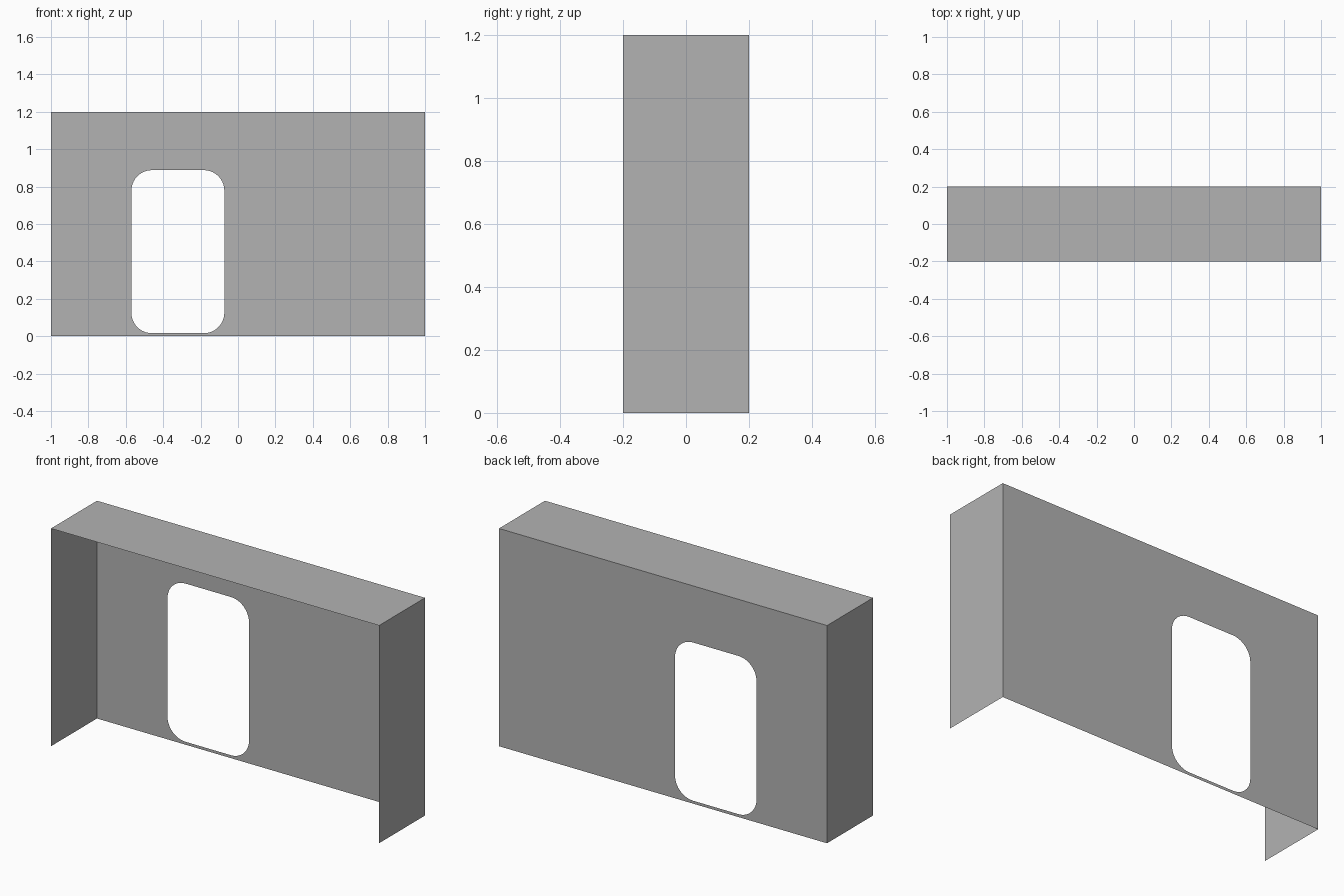
import bpy
import bmesh
from math import cos, sin, pi

cube = bpy.data.objects.get("Cube")
if cube:
    bpy.data.objects.remove(cube, do_unlink=True)

W, D, H = 1.0, 0.2, 1.2          # half width, half depth, height

grey = bpy.data.materials.new("plain grey")
grey.use_nodes = True
colour = (0.45, 0.45, 0.45, 1)
grey.diffuse_color = colour
grey.node_tree.nodes["Principled BSDF"].inputs["Base Color"].default_value = colour


def add_object(name, bm):
    mesh = bpy.data.meshes.new(name)
    bm.to_mesh(mesh)
    bm.free()
    mesh.materials.append(grey)
    obj = bpy.data.objects.new(name, mesh)
    bpy.context.collection.objects.link(obj)
    return obj


def panel(name, corners):
    bm = bmesh.new()
    bm.faces.new([bm.verts.new(c) for c in corners])
    return add_object(name, bm)


def closed_loop(bm, points):
    verts = [bm.verts.new(p) for p in points]
    return [bm.edges.new((v, verts[i - 1])) for i, v in enumerate(verts)]


def rounded_outline(x0, x1, z0, z1, r, steps=10):
    centres = [(x1 - r, z1 - r), (x0 + r, z1 - r), (x0 + r, z0 + r), (x1 - r, z0 + r)]
    points = []
    for quarter, (cx, cz) in enumerate(centres):
        for i in range(steps + 1):
            a = (quarter + i / steps) * pi / 2
            points.append((cx + r * cos(a), D, cz + r * sin(a)))
    return points


# Back wall: thin sheet with a rounded doorway
bm = bmesh.new()
edges = closed_loop(bm, [(-W, D, 0), (W, D, 0), (W, D, H), (-W, D, H)])
edges += closed_loop(bm, rounded_outline(-0.57, -0.073, 0.016, 0.888, 0.11))
bmesh.ops.triangle_fill(bm, edges=edges, use_beauty=True, normal=(0, 1, 0))
bm.normal_update()
for f in bm.faces:
    if f.normal.y < 0:
        f.normal_flip()
bmesh.ops.dissolve_limit(bm, angle_limit=0.01, verts=[], edges=bm.edges[:])
add_object("back_wall", bm)

# Top sheet
panel("top_panel", [(-W, -D, H), (W, -D, H), (W, D, H), (-W, D, H)])

# End sheets; front and underside stay open
panel("left_end", [(W, -D, 0), (W, D, 0), (W, D, H), (W, -D, H)])
panel("right_end", [(-W, D, 0), (-W, -D, 0), (-W, -D, H), (-W, D, H)])
